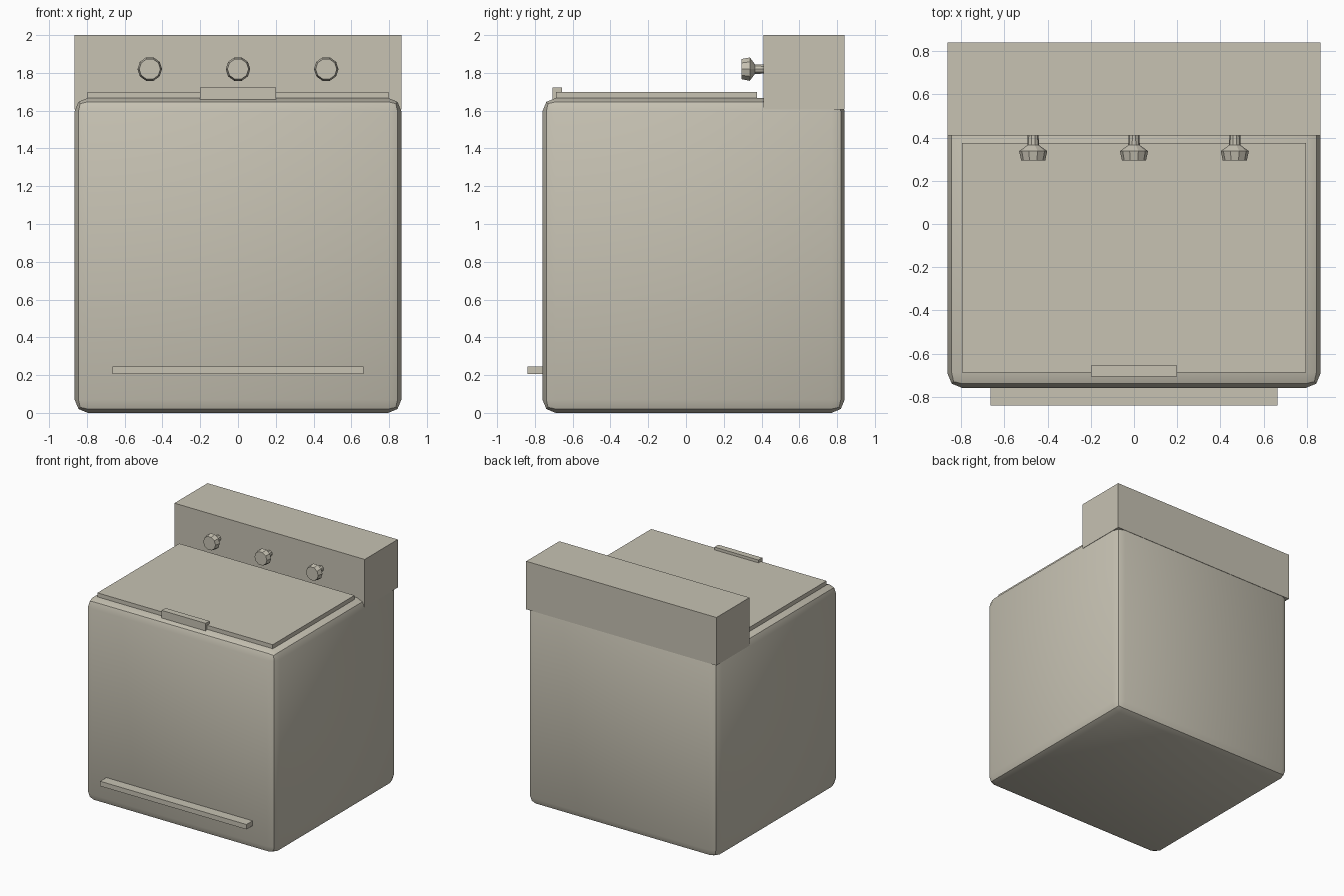
import bpy, bmesh, math

if "Cube" in bpy.data.objects:
    bpy.data.objects.remove(bpy.data.objects["Cube"])

enamel = bpy.data.materials.new("warm_grey_enamel")
enamel.diffuse_color = (0.57, 0.54, 0.45, 1)
enamel.use_nodes = True
enamel.node_tree.nodes["Principled BSDF"].inputs["Base Color"].default_value = enamel.diffuse_color


def finish(name, bm):
    bmesh.ops.recalc_face_normals(bm, faces=bm.faces[:])
    me = bpy.data.meshes.new(name)
    bm.to_mesh(me)
    bm.free()
    me.materials.append(enamel)
    ob = bpy.data.objects.new(name, me)
    bpy.context.collection.objects.link(ob)
    return ob


def box(name, x, y, z, bevel=0.0):
    """Box from (min, max) ranges, optionally with two-segment rounded edges."""
    bm = bmesh.new()
    bmesh.ops.create_cube(bm, size=1)
    for v in bm.verts:
        v.co = [r[0] if c < 0 else r[1] for c, r in zip(v.co, (x, y, z))]
    if bevel:
        bmesh.ops.bevel(bm, geom=bm.edges[:], offset=bevel, segments=2,
                        profile=0.5, affect='EDGES')
    return finish(name, bm)


def knob(name, x, z, profile, sides=10):
    """Turned knob along y from (y, radius) rings."""
    bm = bmesh.new()
    rings = []
    for y, r in profile:
        rings.append([bm.verts.new((x + r * math.cos(2 * math.pi * i / sides), y,
                                    z + r * math.sin(2 * math.pi * i / sides)))
                      for i in range(sides)])
    for a, b in zip(rings, rings[1:]):
        for i in range(sides):
            j = (i + 1) % sides
            bm.faces.new((a[i], a[j], b[j], b[i]))
    bm.faces.new(rings[0])
    bm.faces.new(rings[-1])
    return finish(name, bm)


# Rounded cabinet
body = box("cabinet", (-0.865, 0.865), (-0.76, 0.84), (0, 1.667), bevel=0.07)
bpy.context.view_layer.objects.active = body
body.select_set(True)
bpy.ops.object.shade_smooth_by_angle(angle=math.radians(30))

# Control panel at the back
box("control_panel", (-0.865, 0.865), (0.41, 0.84), (1.605, 2.0))

# Lid with its handle
box("lid", (-0.797, 0.797), (-0.687, 0.375), (1.65, 1.70))
box("lid_handle", (-0.2, 0.2), (-0.706, -0.656), (1.66, 1.723))

# Foot bar low on the front
box("foot_bar", (-0.665, 0.665), (-0.84, -0.75), (0.205, 0.245))

# Control knobs
for label, kx in (("left", -0.467), ("middle", 0.0), ("right", 0.467)):
    knob(label + "_knob", kx, 1.82,
         [(0.295, 0.056), (0.338, 0.065), (0.365, 0.027), (0.415, 0.025)])
